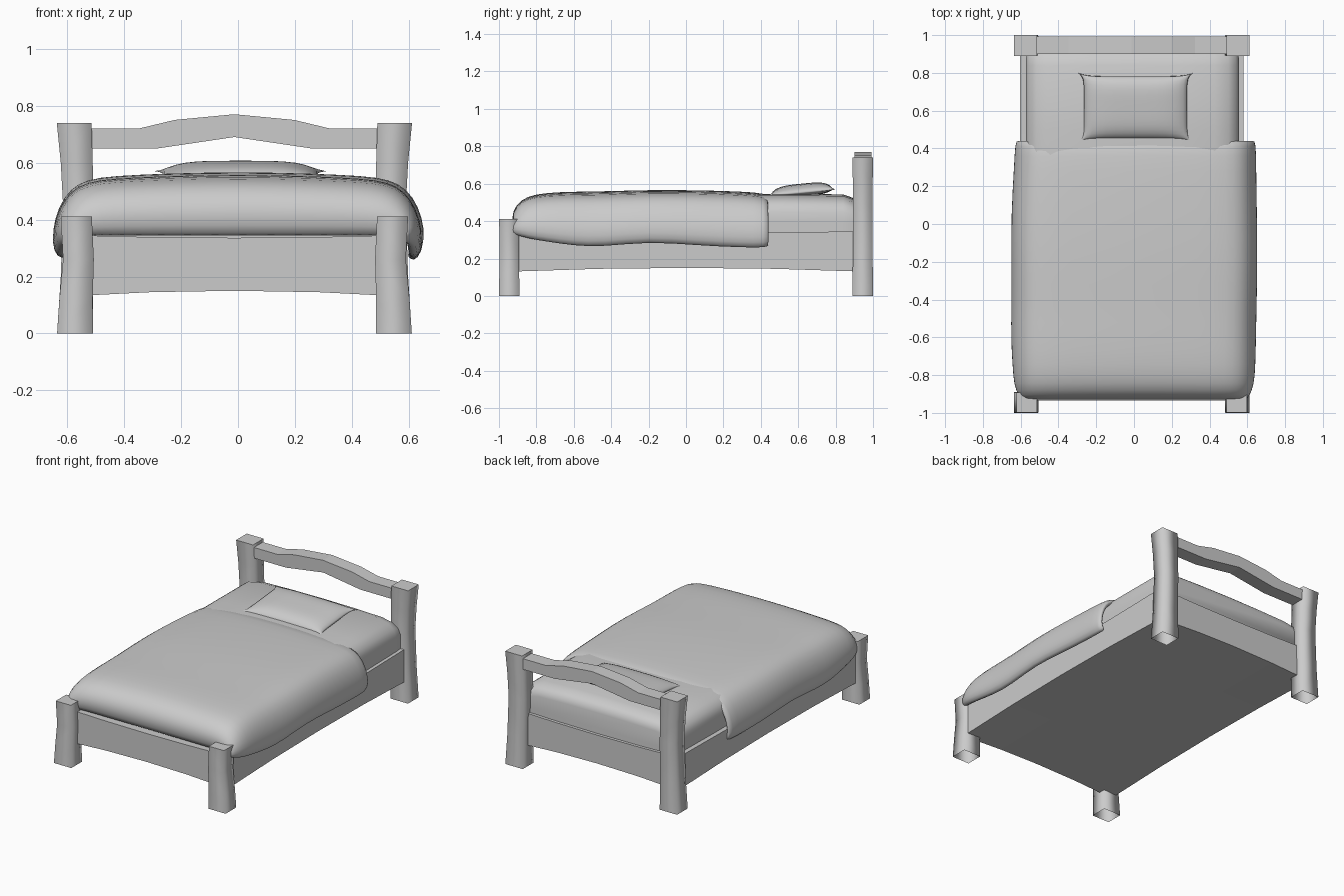
import bpy, bmesh, math

if "Cube" in bpy.data.objects:
    bpy.data.objects.remove(bpy.data.objects["Cube"])

mat = bpy.data.materials.new("plain grey")
mat.diffuse_color = (0.6, 0.6, 0.6, 1)
mat.use_nodes = True
mat.node_tree.nodes["Principled BSDF"].inputs["Base Color"].default_value = mat.diffuse_color
CX = -0.0125  # centre line of the wooden frame


def finish(name, bm, fix=True):
    if fix:
        bmesh.ops.recalc_face_normals(bm, faces=bm.faces)
    me = bpy.data.meshes.new(name)
    bm.to_mesh(me)
    bm.free()
    me.materials.append(mat)
    ob = bpy.data.objects.new(name, me)
    bpy.context.collection.objects.link(ob)
    return ob


def skin(bm, rows, closed=False):
    """Join rows of vertices with quads."""
    for a, b in zip(rows, rows[1:]):
        n = len(a)
        for i in range(n if closed else n - 1):
            j = (i + 1) % n
            bm.faces.new((a[i], b[i], b[j], a[j]))


def smooth(ob):
    for p in ob.data.polygons:
        p.use_smooth = True


# Posts: waisted square timber, open underneath, flat sharp top
def post(name, side, y, levels):
    bm = bmesh.new()
    rows = []
    for z, outer, inner, d in levels:
        xs = (CX + side * outer, CX + side * inner)
        rows.append([bm.verts.new(c) for c in (
            (xs[0], y - d, z), (xs[1], y - d, z), (xs[1], y + d, z), (xs[0], y + d, z))])
    skin(bm, rows, True)
    top = bm.faces.new(rows[-1])
    bmesh.ops.recalc_face_normals(bm, faces=bm.faces)
    for f in bm.faces:
        f.smooth = f is not top
    for e in top.edges:
        e.smooth = False
    finish(name, bm, False)


front_levels = [(0, .623, .497, .055), (.12, .615, .498, .053),
                (.26, .602, .494, .052), (.41, .61, .501, .054)]
back_levels = [(0, .623, .497, .055), (.2, .61, .497, .053),
               (.45, .602, .494, .051), (.6, .61, .498, .053), (.74, .624, .502, .055)]
for side, word in ((-1, "left"), (1, "right")):
    post("front_post_" + word, side, -.945, front_levels)
    post("back_post_" + word, side, .945, back_levels)

# Headboard rail: crooked beam profile extruded in depth
half = [(.56, .72), (.335, .72), (.21, .75), (0, .77)]
low = [(.56, .65), (.27, .65), (0, .69)]
outline = ([(CX - x, z) for x, z in half] + [(CX + x, z) for x, z in half[-2::-1]]
           + [(CX + x, z) for x, z in low] + [(CX - x, z) for x, z in low[-2::-1]])
bm = bmesh.new()
face = bm.faces.new([bm.verts.new((x, .90, z)) for x, z in outline])
ext = bmesh.ops.extrude_face_region(bm, geom=[face])
for v in ext["geom"]:
    if isinstance(v, bmesh.types.BMVert):
        v.co.y = .992
finish("headboard_rail", bm)

# Bed base: box with gently arched lower edges
bm = bmesh.new()
N = 4
lo, hi = [], []
for j in range(N + 1):
    t = 2 * j / N - 1
    a, b = [], []
    for i in range(N + 1):
        s = 2 * i / N - 1
        arch = 1 - max(abs(s), abs(t)) ** 2 * min(abs(s), abs(t)) ** 2
        x, y = CX + .592 * s, .005 + .94 * t
        a.append(bm.verts.new((x, y, .13 + .02 * arch)))
        b.append(bm.verts.new((x, y, .346 - .01 * arch)))
    lo.append(a)
    hi.append(b)
skin(bm, lo)
skin(bm, hi)
for i in range(N):
    for k in (0, N):
        bm.faces.new((lo[k][i], lo[k][i + 1], hi[k][i + 1], hi[k][i]))
        bm.faces.new((lo[i][k], lo[i + 1][k], hi[i + 1][k], hi[i][k]))
finish("bed_base", bm)


# Soft parts: arched cross-section lofted from head to foot
def loft(name, rows, half_profile, cap):
    bm = bmesh.new()
    prof = half_profile + [(-p, q) for p, q in half_profile[-2::-1]]
    grid = [[bm.verts.new((cx + w * p, y, zb + (zt - zb) * q)) for p, q in prof]
            for y, cx, w, zb, zt in rows]
    skin(bm, grid)
    if cap:
        bm.faces.new(grid[0])
        bm.faces.new(grid[-1])
    ob = finish(name, bm, cap)
    smooth(ob)
    return ob


# Mattress
m = loft("mattress", [
    (.925, -.008, .545, .33, .47), (.915, -.008, .555, .33, .505), (.89, -.008, .562, .33, .525),
    (.84, -.008, .565, .33, .543), (.5, -.008, .565, .33, .546),
    (-.7, -.008, .565, .33, .53), (-.84, -.008, .53, .33, .47)],
    [(-1, 0), (-1, .3), (-1, .55), (-.97, .74), (-.9, .88), (-.77, .96), (-.4, .99), (0, 1)], True)
bpy.context.view_layer.objects.active = m
m.select_set(True)
bpy.ops.object.shade_smooth_by_angle(angle=math.radians(45))

# Duvet: draped shell, wavy hem, rounded foot end
d = loft("duvet", [
    (.447, .008, .622, .262, .525), (.43, .008, .637, .25, .55), (.3, .006, .64, .25, .56),
    (.05, 0, .65, .262, .567), (-.2, .003, .65, .283, .568), (-.45, 0, .648, .253, .56),
    (-.6, -.003, .648, .26, .559), (-.75, 0, .642, .283, .553), (-.85, 0, .635, .30, .535),
    (-.91, 0, .612, .32, .49), (-.937, 0, .585, .333, .42), (-.91, 0, .56, .333, .336)],
    [(-.955, 0), (-1, .1), (-1.005, .32), (-.975, .58), (-.91, .8), (-.82, .91),
     (-.68, .955), (-.35, .985), (0, 1)], False)
s = d.modifiers.new("thickness", "SOLIDIFY")
s.thickness = .035
s.offset = -1
d.modifiers.new("soft", "SUBSURF").levels = 1
d.modifiers["soft"].render_levels = 1

# Pillow: puffed grid with pinched corners, tilted up toward the head
bm = bmesh.new()
N = 16
sheets = []
for sign in (1, -1):
    rows = []
    for j in range(N + 1):
        v = math.sin(math.pi / 2 * (2 * j / N - 1))
        row = []
        for i in range(N + 1):
            u = math.sin(math.pi / 2 * (2 * i / N - 1))
            x = .008 + .303 * u * (1 - .1 * (1 - v ** 8))
            y = .617 + .183 * v * (1 - .1 * (1 - u ** 8))
            puff = max(0, (1 - u ** 4) * (1 - v ** 4)) ** .6
            z = .553 + .017 * v + sign * (.047 if sign > 0 else .022) * puff
            row.append(bm.verts.new((x, y, z)))
        rows.append(row)
    skin(bm, rows)
bmesh.ops.remove_doubles(bm, verts=bm.verts, dist=.0001)
smooth(finish("pillow", bm))
